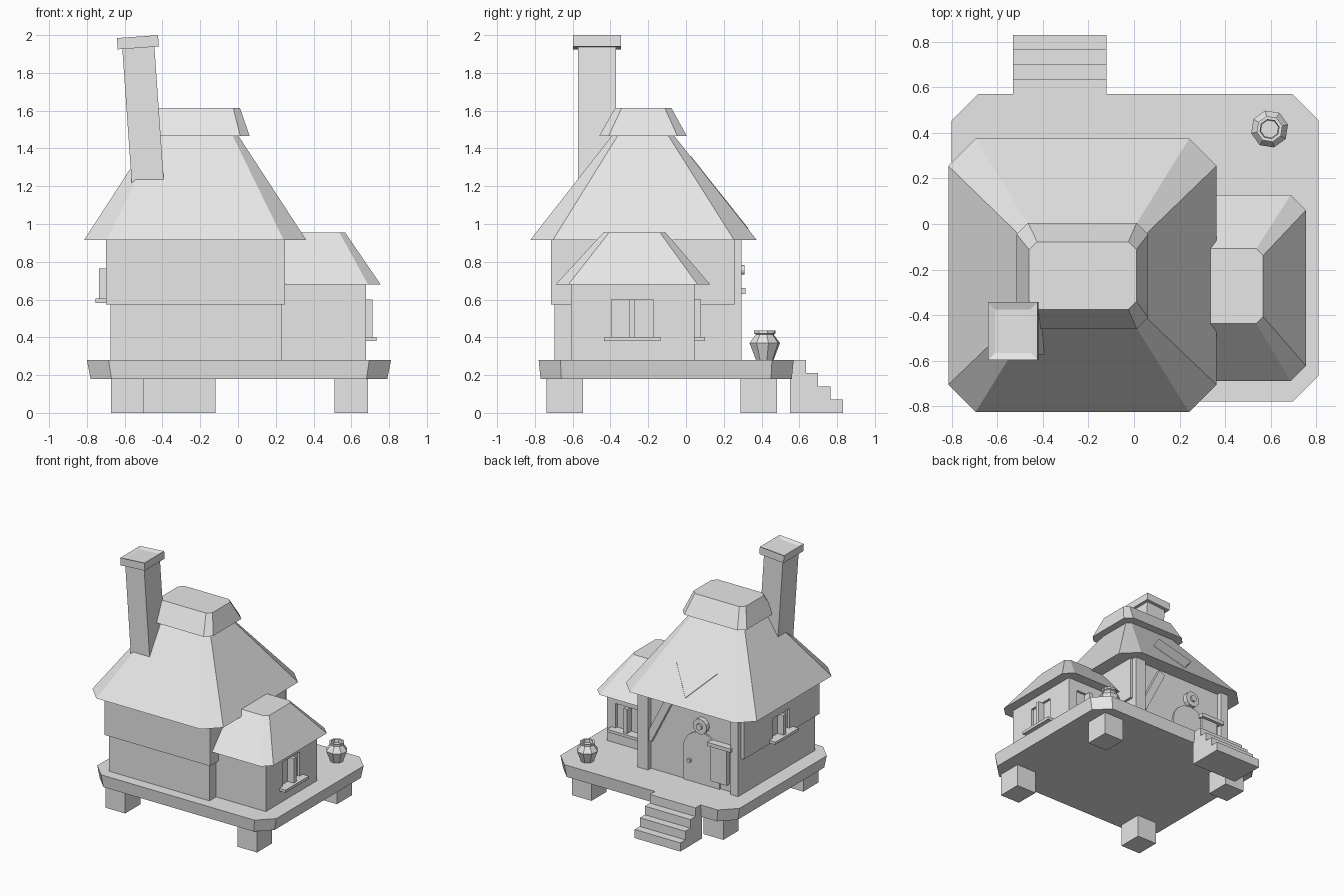
import bpy, bmesh, math
from mathutils import Matrix, Vector

if "Cube" in bpy.data.objects:
    bpy.data.objects.remove(bpy.data.objects["Cube"], do_unlink=True)

GREY = (0.8, 0.8, 0.8, 1)
mat = bpy.data.materials.new("plain grey")
mat.use_nodes = True
mat.diffuse_color = GREY
mat.node_tree.nodes["Principled BSDF"].inputs["Base Color"].default_value = GREY


def finish(name, bm):
    bmesh.ops.recalc_face_normals(bm, faces=bm.faces[:])
    me = bpy.data.meshes.new(name)
    bm.to_mesh(me)
    bm.free()
    me.materials.append(mat)
    ob = bpy.data.objects.new(name, me)
    bpy.context.collection.objects.link(ob)
    return ob


def loft(name, rings):
    """Skin equal-length rings of points and cap both ends."""
    bm = bmesh.new()
    loops = [[bm.verts.new(p) for p in ring] for ring in rings]
    n = len(loops[0])
    for a, b in zip(loops, loops[1:]):
        for i in range(n):
            bm.faces.new((a[i], a[(i + 1) % n], b[(i + 1) % n], b[i]))
    bm.faces.new(loops[0])
    bm.faces.new(loops[-1])
    return finish(name, bm)


def cut_rect(x0, x1, y0, y1, c, z):
    """Rectangle with its corners cut off."""
    return [(x0 + c, y0, z), (x1 - c, y0, z), (x1, y0 + c, z), (x1, y1 - c, z),
            (x1 - c, y1, z), (x0 + c, y1, z), (x0, y1 - c, z), (x0, y0 + c, z)]


def box(name, x, y, z, turn=0):
    """Box from three (low, high) spans, turned about y through its centre."""
    bm = bmesh.new()
    mid = Vector([(a + b) / 2 for a, b in (x, y, z)])
    size = Matrix.Diagonal([b - a for a, b in (x, y, z)] + [1])
    m = Matrix.Translation(mid) @ Matrix.Rotation(turn, 4, 'Y') @ size
    bmesh.ops.create_cube(bm, size=1, matrix=m)
    return finish(name, bm)


def extrude_y(name, outline, y0, y1):
    return loft(name, [[(x, y, z) for x, z in outline] for y in (y0, y1)])


def disc(name, x, z, r, y0, y1, n=12):
    pts = [(x + r * math.cos(math.tau * i / n), z + r * math.sin(math.tau * i / n))
           for i in range(n)]
    return extrude_y(name, pts, y0, y1)


def window(name, wall, axis, face, mid, z0, z1, sign=1):
    """Recessed opening with a central bar and a sill on one wall."""
    def piece(part, half, out0, out1, lo, hi):
        out = sorted((face + sign * out0, face + sign * out1))
        along = (mid - half, mid + half)
        x, y = (out, along) if axis == 'x' else (along, out)
        return box(name + part, x, y, (lo, hi))
    cutter = piece("_cutter", 0.11, -0.02, 0.05, z0, z1)
    cutter.hide_render = True
    cutter.hide_set(True)
    cutter.display_type = 'WIRE'
    mod = wall.modifiers.new("opening", 'BOOLEAN')
    mod.operation, mod.object, mod.solver = 'DIFFERENCE', cutter, 'EXACT'
    bpy.context.view_layer.objects.active = wall
    bpy.ops.object.modifier_apply(modifier=mod.name)
    bpy.data.objects.remove(cutter, do_unlink=True)
    piece("_bar", 0.016, -0.025, 0.035, z0, z1)
    piece("_sill", 0.15, -0.01, 0.055, z0 - 0.022, z0)


# Platform, feet and steps
loft("platform", [cut_rect(-0.78, 0.79, -0.77, 0.56, 0.11, 0.18),
                  cut_rect(-0.80, 0.81, -0.78, 0.57, 0.115, 0.28)])
for x in (-0.585, 0.6):
    for y in (-0.642, 0.385):
        box("foot", (x - 0.088, x + 0.088), (y - 0.097, y + 0.097), (0, 0.18))
steps = [(0.55, 0), (0.55, 0.28)]
for i in range(4):
    edge = 0.57 + 0.065 * (i + 1)
    steps += [(edge, 0.28 - 0.07 * i), (edge, 0.21 - 0.07 * i)]
loft("steps", [[(x, y, z) for y, z in steps] for x in (-0.53, -0.12)])

# Walls
box("lower_wall", (-0.675, 0.23), (-0.695, 0.257), (0.28, 0.575))
upper_wall = box("upper_wall", (-0.70, 0.25), (-0.715, 0.257), (0.575, 0.915))
annex_wall = box("annex_wall", (0.15, 0.677), (-0.61, 0.045), (0.28, 0.68))

# Roofs
loft("main_roof", [cut_rect(-0.815, 0.362, -0.825, 0.375, 0.12, 0.915),
                   cut_rect(-0.455, 0.0, -0.39, -0.065, 0.03, 1.47)])
loft("roof_cap", [cut_rect(-0.515, 0.062, -0.46, 0.005, 0.05, 1.465),
                  cut_rect(-0.46, 0.01, -0.375, -0.078, 0.035, 1.615)])
loft("annex_roof", [cut_rect(0.0, 0.755, -0.69, 0.128, 0.067, 0.68),
                    cut_rect(0.0, 0.567, -0.437, -0.108, 0.03, 0.955)])

# Diamond patch lying on the back slope
diamond = [(-0.225, 0.33), (-0.04, 0.18), (-0.225, 0.025), (-0.41, 0.18)]
loft("roof_patch", [[(x, y, 0.915 + (0.375 - y) * 0.555 / 0.44 + lift)
                     for x, y in diamond] for lift in (-0.003, 0.005)])

# Leaning chimney with a hollowed cap
lean = -math.radians(4)
box("chimney", (-0.584, -0.414), (-0.573, -0.37), (1.1, 1.95), lean)
cap = box("chimney_cap", (-0.639, -0.421), (-0.597, -0.343), (1.932, 1.992), lean)
bm = bmesh.new()
bm.from_mesh(cap.data)
bm.faces.ensure_lookup_table()
top = max(bm.faces, key=lambda f: f.calc_center_median().z)
bmesh.ops.inset_individual(bm, faces=[top], thickness=0.045, depth=0)
bmesh.ops.translate(bm, verts=top.verts[:], vec=(0, 0, -0.012))
bm.to_mesh(cap.data)
bm.free()

# Windows
window("side_window", upper_wall, 'x', -0.70, -0.22, 0.605, 0.765, -1)
window("annex_side_window", annex_wall, 'x', 0.677, -0.285, 0.402, 0.6)
window("annex_back_window", annex_wall, 'y', 0.045, 0.49, 0.402, 0.6)

# Corner posts and diagonal brace
box("left_post", (0.135, 0.23), (0.2, 0.295), (0.28, 0.915))
box("right_post", (-0.675, -0.605), (0.2, 0.295), (0.28, 0.915))
box("brace", (0.022, 0.082), (0.24, 0.285), (0.5, 0.9), -math.radians(27))

# Arched door with knob and round ornament
arch = [(-0.49, 0.28), (-0.16, 0.28)]
arch += [(-0.325 + 0.165 * math.cos(math.pi * i / 8),
          0.535 + 0.165 * math.sin(math.pi * i / 8)) for i in range(9)]
extrude_y("door", arch, 0.25, 0.27)
disc("door_knob", -0.225, 0.45, 0.016, 0.26, 0.292, 8)
disc("round_ornament", -0.33, 0.757, 0.062, 0.25, 0.295)
disc("ornament_boss", -0.33, 0.757, 0.025, 0.29, 0.31)

# Hanging panel beside the door
box("panel_rail", (-0.62, -0.41), (0.25, 0.315), (0.63, 0.66))
box("panel", (-0.57, -0.425), (0.25, 0.292), (0.34, 0.63))

# Faceted pot
profile = [(0.048, 0.28), (0.083, 0.37), (0.048, 0.415), (0.058, 0.42),
           (0.058, 0.435), (0.043, 0.435), (0.04, 0.41)]
loft("pot", [[(0.595 + r * math.cos(math.tau * (i + 0.3) / 8),
               0.417 + r * math.sin(math.tau * (i + 0.3) / 8), z)
              for i in range(8)] for r, z in profile])
